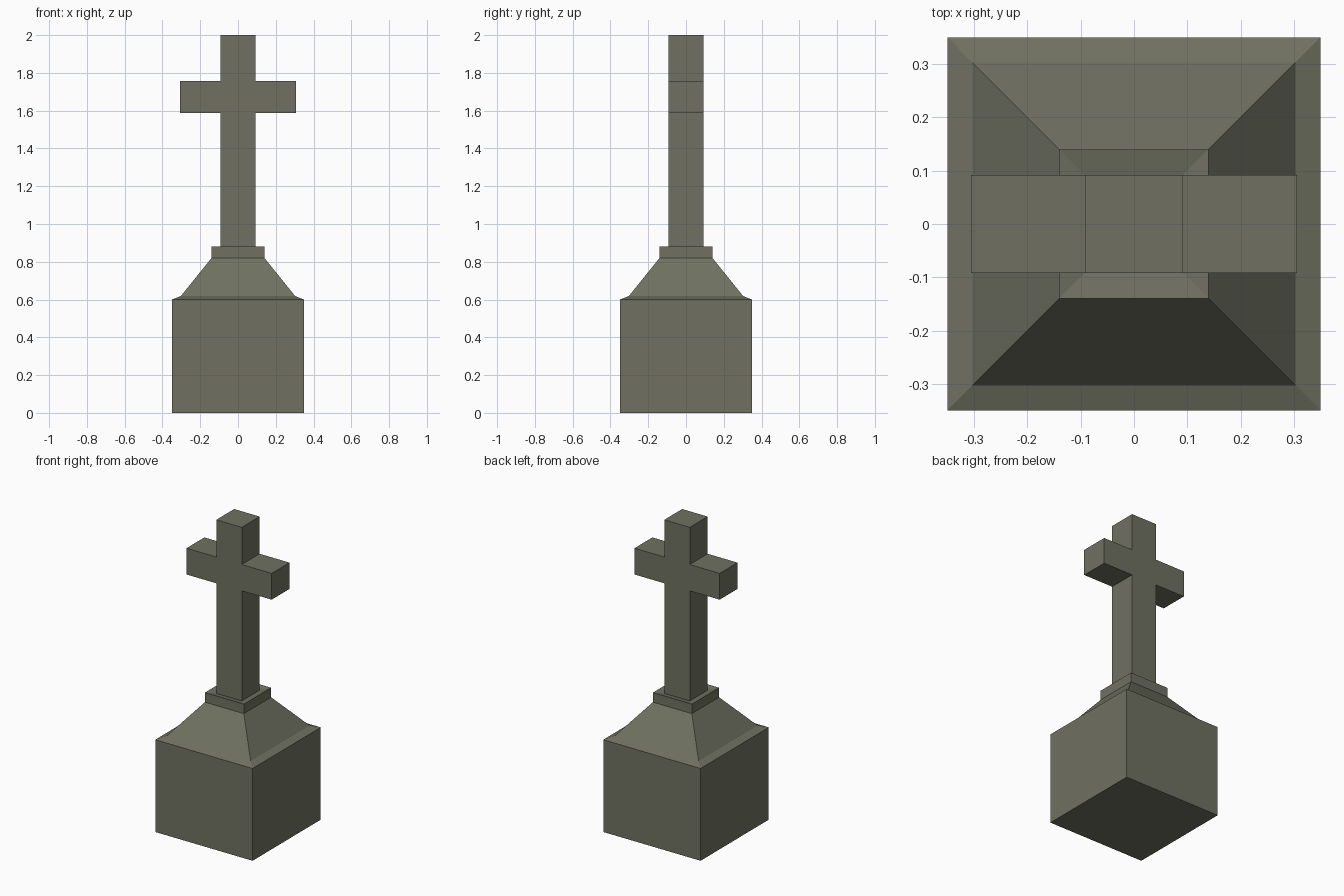
import bpy, bmesh

if "Cube" in bpy.data.objects:
    bpy.data.objects.remove(bpy.data.objects["Cube"])

stone = bpy.data.materials.new("weathered grey stone")
stone.diffuse_color = (0.16, 0.165, 0.12, 1)
stone.use_nodes = True
stone.node_tree.nodes["Principled BSDF"].inputs["Base Color"].default_value = stone.diffuse_color


def make_object(name, bm):
    bmesh.ops.recalc_face_normals(bm, faces=bm.faces[:])
    mesh = bpy.data.meshes.new(name)
    bm.to_mesh(mesh)
    bm.free()
    mesh.materials.append(stone)
    obj = bpy.data.objects.new(name, mesh)
    bpy.context.collection.objects.link(obj)
    return obj


# Pedestal: square rings (half width, height) for block, ledge, slope and dished collar
rings = [(0.35, 0.0), (0.35, 0.60), (0.303, 0.618), (0.14, 0.82),
         (0.14, 0.882), (0.092, 0.872)]
bm = bmesh.new()
loops = [[bm.verts.new((sx * h, sy * h, z))
          for sx, sy in ((-1, -1), (1, -1), (1, 1), (-1, 1))] for h, z in rings]
for a, b in zip(loops, loops[1:]):
    for i in range(4):
        j = (i + 1) % 4
        bm.faces.new((a[i], a[j], b[j], b[i]))
bm.faces.new(loops[0])
make_object("pedestal", bm)

# Cross: half outline mirrored in x, extruded front to back
s, arm = 0.0915, 0.306
half = [(s, 0.865), (s, 1.587), (arm, 1.587), (arm, 1.758), (s, 1.758), (s, 2.0)]
outline = half + [(-x, z) for x, z in reversed(half)]
bm = bmesh.new()
front = bm.faces.new([bm.verts.new((x, -s, z)) for x, z in outline])
result = bmesh.ops.extrude_face_region(bm, geom=[front], use_keep_orig=True)
moved = [v for v in result["geom"] if isinstance(v, bmesh.types.BMVert)]
bmesh.ops.translate(bm, verts=moved, vec=(0, 2 * s, 0))
make_object("cross", bm)
